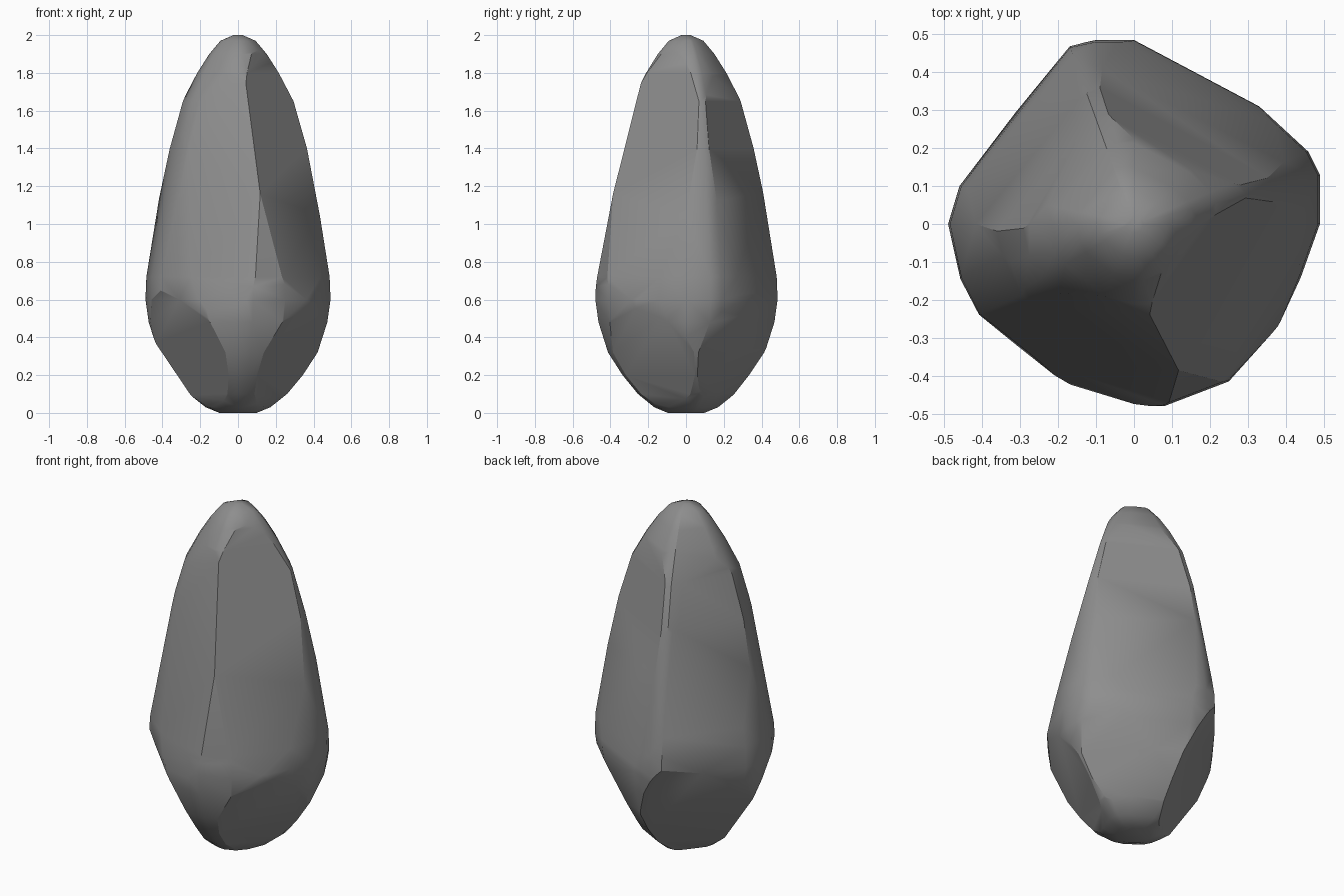
import bpy, bmesh
from mathutils import Vector

if "Cube" in bpy.data.objects:
    bpy.data.objects.remove(bpy.data.objects["Cube"])

# Outline seen from above, at the widest height
OUTLINE = [(-.49, 0), (-.46, .1), (-.3, .31), (-.17, .47), (-.1, .485), (0, .485),
           (.03, .47), (.33, .31), (.46, .19), (.49, .13), (.49, 0), (.44, -.14),
           (.38, -.27), (.25, -.415), (.08, -.48), (0, -.48), (-.17, -.43),
           (-.3, -.32), (-.41, -.24), (-.46, -.14)]
# Height and scale of the outline at that height
PROFILE = [(0, .2), (.03, .35), (.1, .53), (.2, .7), (.32, .86), (.48, .965),
           (.6, 1), (.72, .99), (1, .9), (1.2, .83), (1.4, .745), (1.65, .6),
           (1.8, .44), (1.9, .31), (1.97, .19), (2, .05)]
# Chipped faces: outward direction and distance
CUTS = [((-.32, -1, .21), .592),     # front, upper
        ((.8, -.58, .25), .608),     # front right, upper
        ((.47, .88, .2), .553),      # back right, upper
        ((-.72, .7, .17), .572),     # back left, upper
        ((-.85, .52, .22), .605),    # left back, upper
        ((-.9, -.45, .2), .63),      # left, upper
        ((.68, -.45, -.46), .12),    # front right, lower
        ((.6, .6, -.42), .158),      # back right, lower
        ((-.62, .62, -.44), .112),   # back left, lower
        ((-.65, -.55, -.42), .125)]  # front left, lower

bm = bmesh.new()


def close_hull():
    res = bmesh.ops.convex_hull(bm, input=bm.verts[:])
    junk = {g for g in res["geom_interior"] + res["geom_unused"]
            if isinstance(g, bmesh.types.BMVert)}
    bmesh.ops.delete(bm, geom=list(junk), context='VERTS')


# Egg-shaped blank
for z, s in PROFILE:
    for x, y in OUTLINE:
        bm.verts.new((x * s, y * s, z))
close_hull()

# Slice off the flat chips
for n, d in CUTS:
    n = Vector(n)
    bmesh.ops.bisect_plane(bm, geom=bm.verts[:] + bm.edges[:] + bm.faces[:],
                           plane_co=n * d / n.length_squared, plane_no=n,
                           clear_outer=True)
    edges = [e for e in bm.edges if e.is_boundary]
    bmesh.ops.holes_fill(bm, edges=edges, sides=0)

# Merge nearly flat areas into broad facets
bmesh.ops.remove_doubles(bm, verts=bm.verts[:], dist=.006)
bmesh.ops.dissolve_limit(bm, angle_limit=.08, verts=bm.verts[:], edges=bm.edges[:])
bmesh.ops.triangulate(bm, faces=bm.faces[:])
bmesh.ops.recalc_face_normals(bm, faces=bm.faces[:])

mesh = bpy.data.meshes.new("rock")
bm.to_mesh(mesh)
bm.free()
rock = bpy.data.objects.new("rock", mesh)
bpy.context.collection.objects.link(rock)

mat = bpy.data.materials.new("stone grey")
mat.diffuse_color = (.27, .27, .27, 1)
mat.use_nodes = True
mat.node_tree.nodes["Principled BSDF"].inputs["Base Color"].default_value = mat.diffuse_color
mesh.materials.append(mat)

bpy.context.view_layer.objects.active = rock
rock.select_set(True)
bpy.ops.object.shade_smooth_by_angle(angle=.5)
